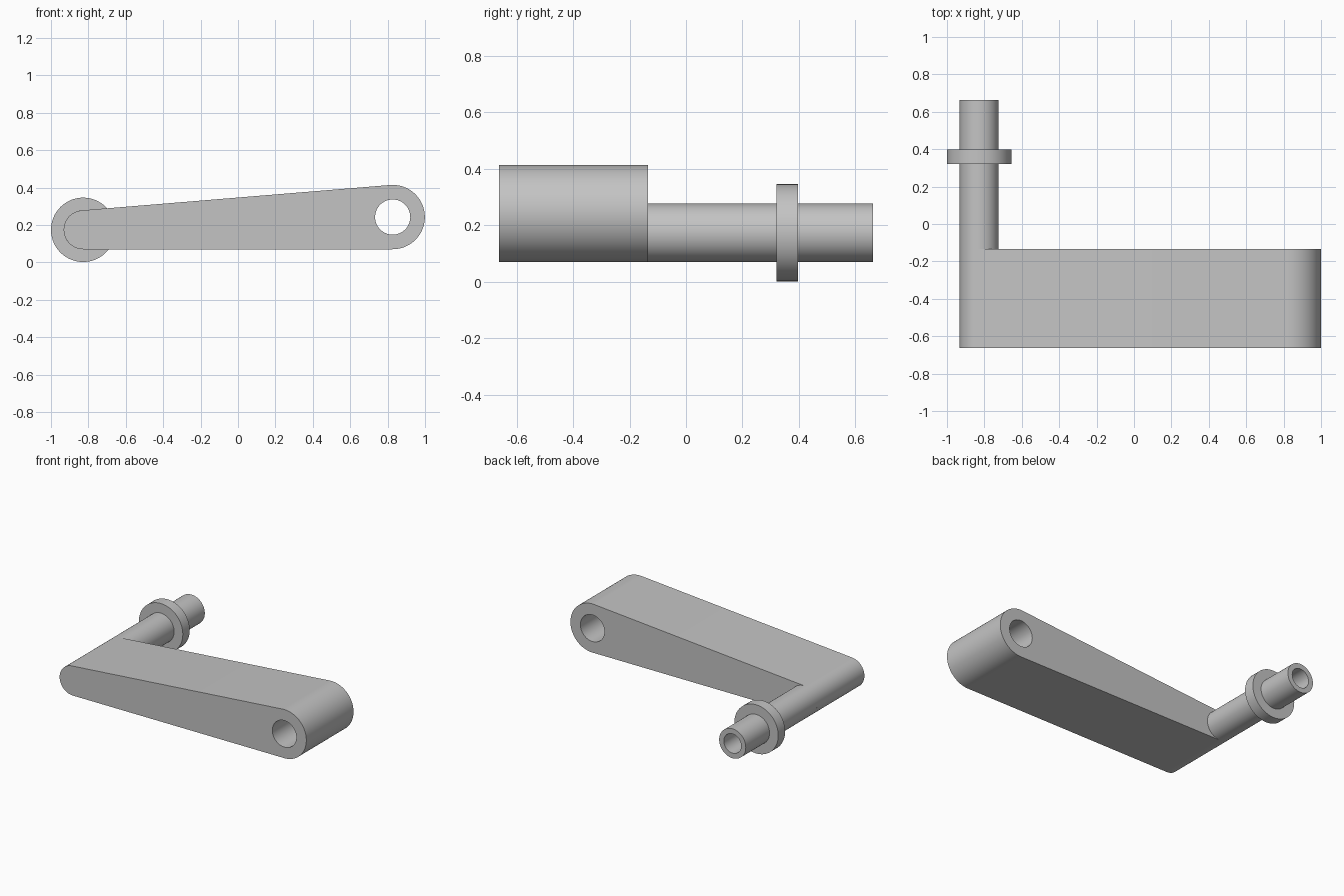
import bpy, bmesh
from math import sin, cos, tau, pi, asin, atan2, hypot, radians
from mathutils import Vector

cube = bpy.data.objects.get("Cube")
if cube:
    bpy.data.objects.remove(cube, do_unlink=True)

metal = bpy.data.materials.new("grey metal")
metal.use_nodes = True
grey = (0.55, 0.55, 0.55, 1)
metal.diffuse_color = grey
metal.node_tree.nodes["Principled BSDF"].inputs["Base Color"].default_value = grey

# Centres are (x, z); the small end of the arm continues into the shaft
SMALL, SMALL_R = (-0.828, 0.174), 0.104
BIG, BIG_R, BORE_R = (0.827, 0.242), 0.172, 0.094
FRONT, ARM_BACK, TIP = -0.663, -0.135, 0.663
SEG = 64


def arc(centre, r, start, end, n):
    """Points along an arc in the xz plane, both ends included."""
    return [(centre[0] + r * cos(start + (end - start) * i / n),
             centre[1] + r * sin(start + (end - start) * i / n)) for i in range(n + 1)]


def finish(name, bm):
    bmesh.ops.recalc_face_normals(bm, faces=bm.faces)
    mesh = bpy.data.meshes.new(name)
    bm.to_mesh(mesh)
    bm.free()
    mesh.materials.append(metal)
    obj = bpy.data.objects.new(name, mesh)
    bpy.context.collection.objects.link(obj)
    bpy.ops.object.select_all(action="DESELECT")
    obj.select_set(True)
    bpy.context.view_layer.objects.active = obj
    bpy.ops.object.shade_smooth_by_angle(angle=radians(30))
    return obj


# Arm: two round ends joined by tangents, with a bore through the big end
dx, dz = BIG[0] - SMALL[0], BIG[1] - SMALL[1]
tilt = atan2(dz, dx)
spread = pi / 2 + asin((BIG_R - SMALL_R) / hypot(dx, dz))
outline = (arc(BIG, BIG_R, tilt - spread, tilt + spread, 40)
           + arc(SMALL, SMALL_R, tilt + spread, tilt - spread + tau, 32))
bore = arc(BIG, BORE_R, 0, tau, SEG)[:-1]
bm = bmesh.new()
for loop in (outline, bore):
    verts = [bm.verts.new((x, FRONT, z)) for x, z in loop]
    for a, b in zip(verts, verts[1:] + verts[:1]):
        bm.edges.new((a, b))
bmesh.ops.triangle_fill(bm, edges=bm.edges[:], use_beauty=True, normal=Vector((0, -1, 0)))
extruded = bmesh.ops.extrude_face_region(bm, geom=bm.faces[:], use_keep_orig=True)
moved = [v for v in extruded["geom"] if isinstance(v, bmesh.types.BMVert)]
bmesh.ops.translate(bm, verts=moved, vec=(0, ARM_BACK - FRONT, 0))
finish("crank_arm", bm)

# Shaft: lathed (radius, y) profile with a collar and a blind hole in the tip
COLLAR_R, HOLE_R = 0.172, 0.068
profile = [(SMALL_R, ARM_BACK), (SMALL_R, 0.32), (COLLAR_R, 0.32), (COLLAR_R, 0.397),
           (SMALL_R, 0.397), (SMALL_R, TIP), (HOLE_R, TIP), (HOLE_R, 0.15)]
bm = bmesh.new()
rings = [[bm.verts.new((x, y, z)) for x, z in arc(SMALL, r, 0, tau, SEG)[:-1]]
         for r, y in profile]
for low, high in zip(rings, rings[1:]):
    for i in range(SEG):
        j = (i + 1) % SEG
        bm.faces.new((low[i], low[j], high[j], high[i]))
bm.faces.new(rings[-1])
bm.faces.new(rings[0])
finish("collared_shaft", bm)
